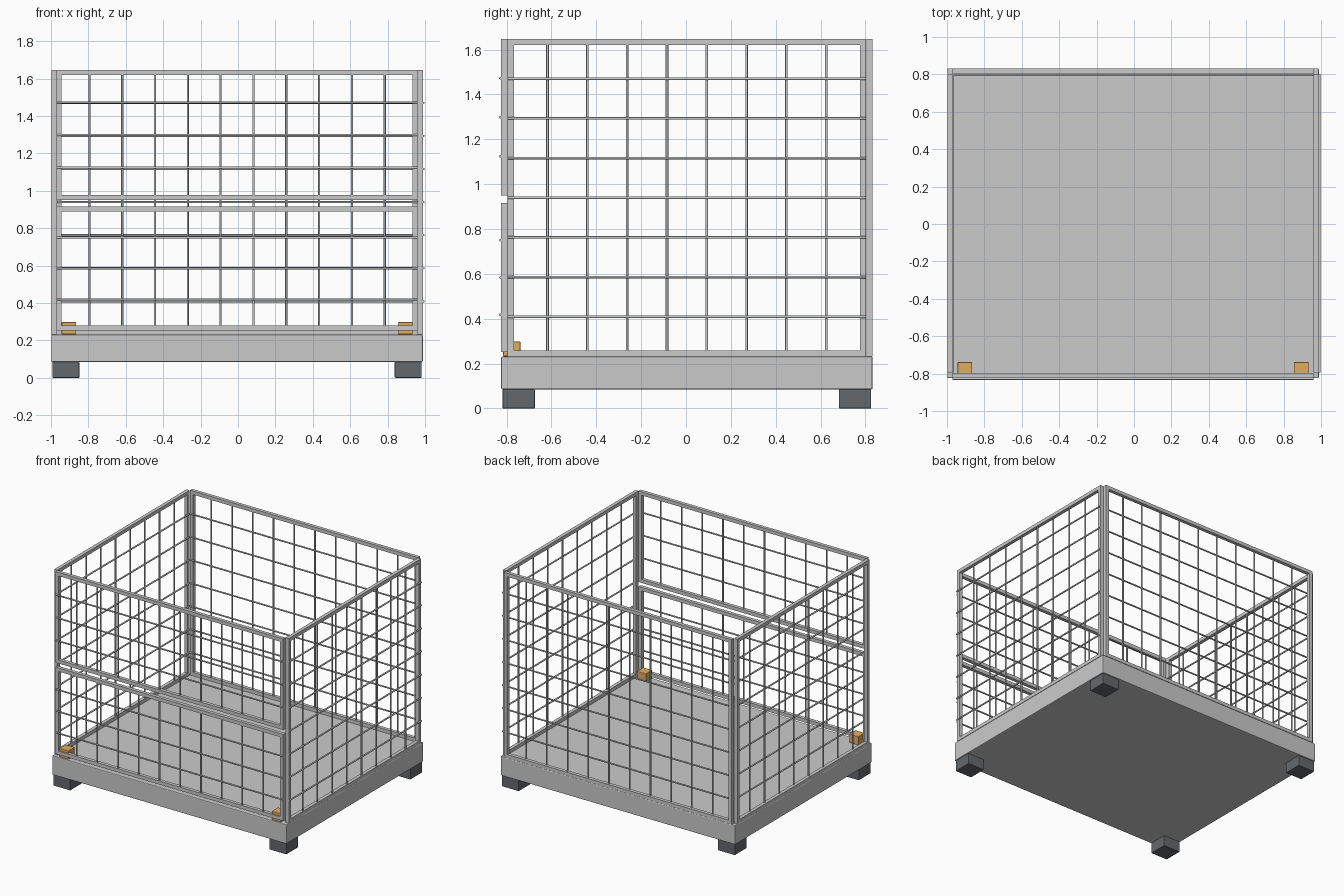
import bpy, bmesh
from mathutils import Matrix, Vector

if "Cube" in bpy.data.objects:
    bpy.data.objects.remove(bpy.data.objects["Cube"])

CX, CY = -0.005, 0.004        # frame centre (mesh wires overhang on +x and -y)
HX, HY = 0.993, 0.828         # half size of the base
Z0, Z1 = 0.232, 1.647         # mesh wall bottom and top
T = 0.027                     # frame tube thickness
R = 0.0058                    # wire radius


def new_object(name, bm, colour=None):
    mesh = bpy.data.meshes.new(name)
    bm.to_mesh(mesh)
    bm.free()
    ob = bpy.data.objects.new(name, mesh)
    bpy.context.collection.objects.link(ob)
    if colour:
        mat = bpy.data.materials.new(name + "_colour")
        mat.diffuse_color = (*colour, 1)
        mat.use_nodes = True
        mat.node_tree.nodes["Principled BSDF"].inputs["Base Color"].default_value = mat.diffuse_color
        mesh.materials.append(mat)
    return ob


def add_box(bm, lo, hi):
    lo, hi = Vector(lo), Vector(hi)
    m = Matrix.Translation((lo + hi) / 2) @ Matrix.Diagonal((*(hi - lo), 1))
    bmesh.ops.create_cube(bm, size=1, matrix=m)


def add_wire(bm, a, b):
    a, b = Vector(a), Vector(b)
    rot = (b - a).to_track_quat('Z', 'Y').to_matrix().to_4x4()
    res = bmesh.ops.create_cone(bm, cap_ends=True, segments=8, radius1=R, radius2=R,
                                depth=(b - a).length, matrix=Matrix.Translation((a + b) / 2) @ rot)
    for f in {f for v in res['verts'] for f in v.link_faces}:
        f.smooth = len(f.verts) == 4


def box(name, lo, hi, bevel, colour=None):
    bm = bmesh.new()
    add_box(bm, lo, hi)
    ob = new_object(name, bm, colour)
    mod = ob.modifiers.new("edge", 'BEVEL')
    mod.width, mod.segments = bevel, 2
    return ob


def panel(name, half, z0, z1, cols, rows, matrix):
    """Tube frame with wire grid; built along local x, wires offset to local -y."""
    h = T / 2
    frame = bmesh.new()
    for s in (-1, 1):
        x = s * (half - h)
        add_box(frame, (x - h, -h, z0), (x + h, h, z1))
    for z in (z0, z1 - T):
        add_box(frame, (-half + T, -h, z), (half - T, h, z + T))
    new_object(name + "_frame", frame).matrix_world = matrix

    wires = bmesh.new()
    yh, yv = -h - 0.004, -h - 0.004 + 2 * R
    for i in range(1, cols):
        x = -half + 2 * half * i / cols
        add_wire(wires, (x, yv, z0 + 0.004), (x, yv, z1 - 0.004))
    for i in range(1, rows):
        z = z0 + (z1 - z0) * i / rows
        add_wire(wires, (-half, yh, z), (half, yh, z))
    new_object(name + "_wires", wires).matrix_world = matrix


# Base platform
box("base_platform", (CX - HX, CY - HY, 0.085), (CX + HX, CY + HY, Z0), 0.006)

# Feet
for sx, nx in ((-1, "left"), (1, "right")):
    for sy, ny in ((-1, "front"), (1, "back")):
        x, y = CX + sx * 0.915, CY + sy * 0.75
        box(f"{ny}_{nx}_foot", (x - 0.072, y - 0.072, 0), (x + 0.072, y + 0.072, 0.085),
            0.004, (0.13, 0.14, 0.15))

# Side walls
turn = Matrix.Rotation(1.5707963, 4, 'Z')
for s, n in ((-1, "left"), (1, "right")):
    pos = Matrix.Translation((CX + s * (HX - T / 2), CY, 0))
    panel(n + "_wall", HY - T - 0.002, Z0, Z1, 9, 8, pos @ turn)

# Back wall and the two front gates
inner = HX - T - 0.001
panel("back_wall", inner, Z0, Z1, 11, 8, Matrix.Translation((CX, CY + HY - T / 2, 0)))
front = Matrix.Translation((CX, CY - HY + T / 2, 0))
panel("upper_gate", inner, 0.95, Z1, 11, 4, front)
panel("lower_gate", inner, 0.252, 0.916, 11, 4, front)

# Orange hinge blocks under the lower gate
for s, n in ((-1, "left"), (1, "right")):
    x = CX + s * 0.899
    box(n + "_hinge", (x - 0.039, -0.815, Z0), (x + 0.039, -0.738, 0.298), 0.004, (0.75, 0.42, 0.12))
